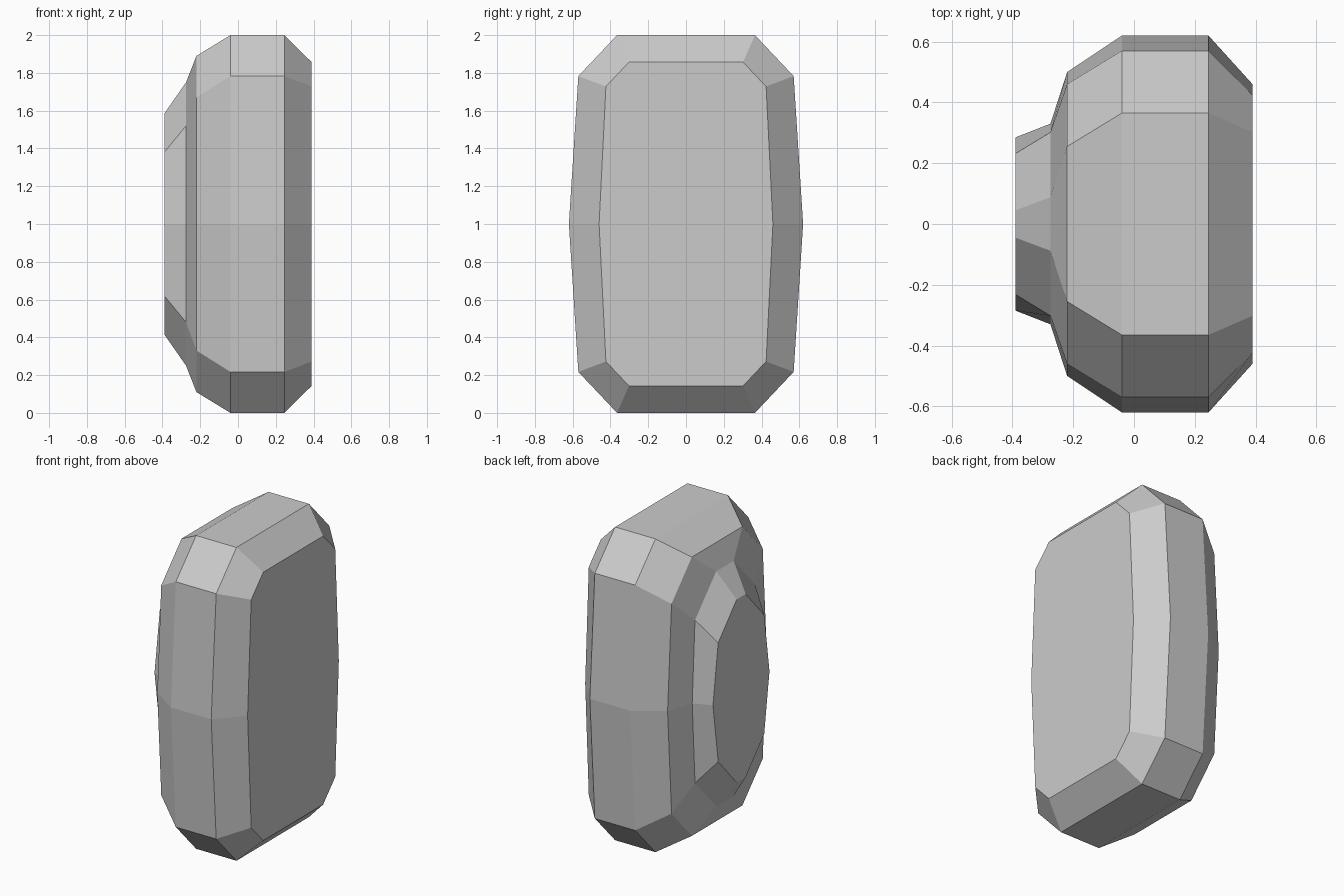
import bpy, bmesh

if "Cube" in bpy.data.objects:
    bpy.data.objects.remove(bpy.data.objects["Cube"])

# Cross-sections along x: x, top half-width, top height,
# shoulder half-width, shoulder height, middle half-width (heights from z = 1)
SECTIONS = [
    (-0.39, 0.045, 0.585, 0.232, 0.38, 0.285),
    (-0.275, 0.088, 0.75, 0.302, 0.52, 0.33),
    (-0.22, 0.255, 0.89, 0.46, 0.67, 0.50),
    (-0.04, 0.365, 1.0, 0.57, 0.783, 0.62),
    (0.245, 0.365, 1.0, 0.57, 0.783, 0.62),
    (0.39, 0.302, 0.857, 0.424, 0.728, 0.46),
]


def ring(bm, x, top_y, top_z, side_y, side_z, mid_y):
    """Ten-sided outline, mirrored in y and about mid height."""
    right = [(top_y, top_z), (side_y, side_z), (mid_y, 0),
             (side_y, -side_z), (top_y, -top_z)]
    left = [(-y, z) for y, z in reversed(right)]
    return [bm.verts.new((x, y, 1 + z)) for y, z in right + left]


# Faceted pod body lofted through the sections, with flat end caps
bm = bmesh.new()
rings = [ring(bm, *s) for s in SECTIONS]
for a, b in zip(rings, rings[1:]):
    for i in range(10):
        j = (i + 1) % 10
        bm.faces.new((a[i], a[j], b[j], b[i]))
bm.faces.new(rings[0])
bm.faces.new(rings[-1])
bmesh.ops.recalc_face_normals(bm, faces=bm.faces)

mesh = bpy.data.meshes.new("pod_body")
bm.to_mesh(mesh)
bm.free()
bpy.context.collection.objects.link(bpy.data.objects.new("pod_body", mesh))
